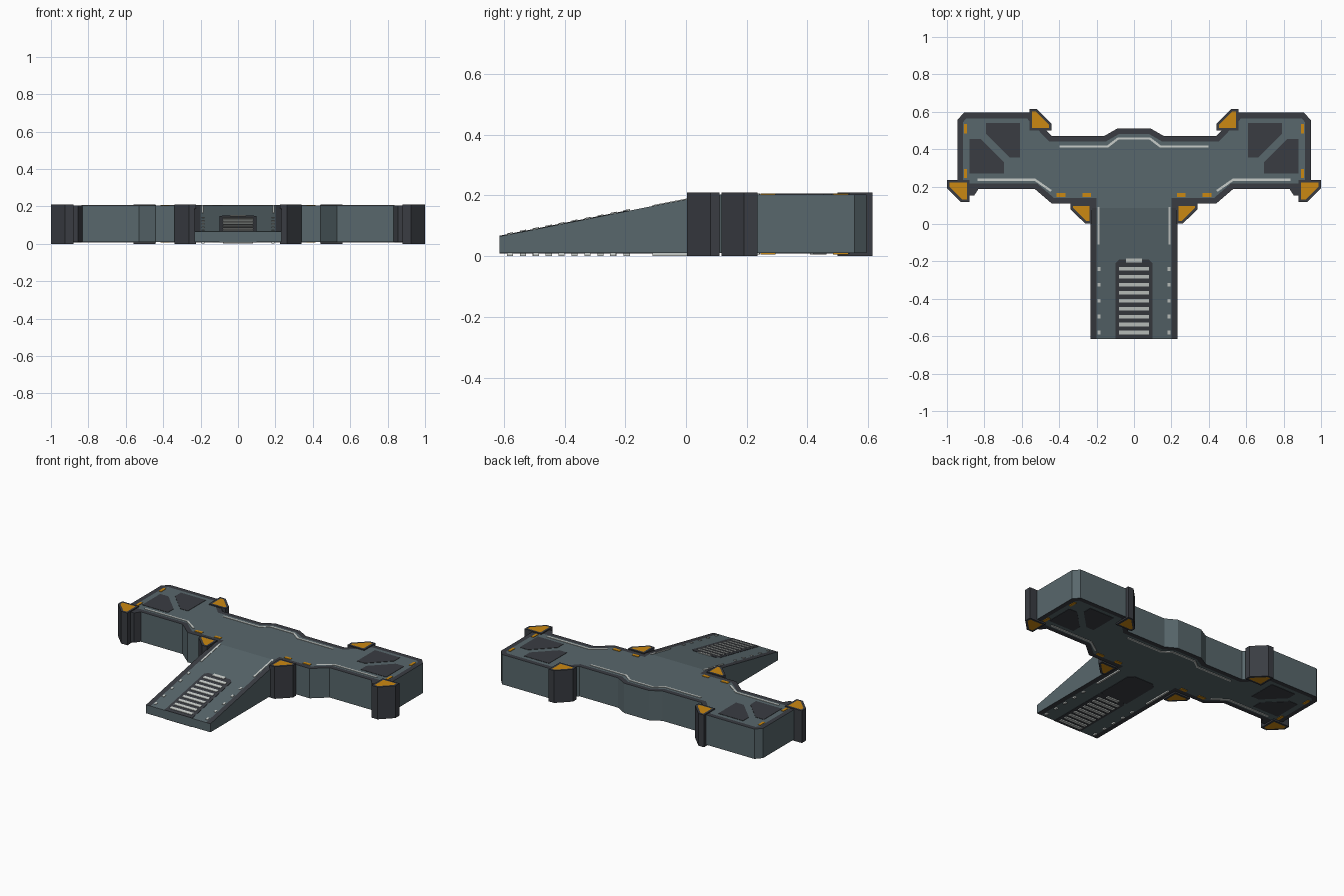
import bpy, bmesh, math
from mathutils import Vector

if "Cube" in bpy.data.objects:
    bpy.data.objects.remove(bpy.data.objects["Cube"])


def material(name, rgb):
    m = bpy.data.materials.new(name)
    m.diffuse_color = (*rgb, 1)
    m.use_nodes = True
    m.node_tree.nodes["Principled BSDF"].inputs["Base Color"].default_value = m.diffuse_color
    return m


TEAL = material("grey teal hull", (0.098, 0.136, 0.15))
DARK = material("dark grey trim", (0.042, 0.046, 0.055))
ORANGE = material("orange marking", (0.60, 0.25, 0.006))
WHITE = material("pale grey line", (0.58, 0.61, 0.59))

Z0, Z1 = 0.01, 0.204          # hull underside and deck height


def deck(y):
    """Height of the upper surface: flat deck, sloping ramp in front."""
    return min(Z1, 0.187 + 0.198 * y)


def flip(poly):
    return [(-x, y) for x, y in reversed(poly)]


def prism(bm, poly, lo, hi):
    """Vertical prism; lo and hi give the z of each end from y. Returns the two caps."""
    b = [bm.verts.new((x, y, lo(y))) for x, y in poly]
    t = [bm.verts.new((x, y, hi(y))) for x, y in poly]
    caps = [bm.faces.new(b), bm.faces.new(t)]
    n = len(poly)
    for i in range(n):
        j = (i + 1) % n
        bm.faces.new((b[i], b[j], t[j], t[i]))
    return caps


def finish(name, bm, mats):
    bmesh.ops.recalc_face_normals(bm, faces=bm.faces[:])
    me = bpy.data.meshes.new(name)
    bm.to_mesh(me)
    bm.free()
    for m in mats:
        me.materials.append(m)
    ob = bpy.data.objects.new(name, me)
    bpy.context.collection.objects.link(ob)
    return ob


def plates(name, polys, mat, up=0.003, down=0.004, mirror=True):
    """Thin markings on the deck, repeated on the underside."""
    bm = bmesh.new()
    for p in polys:
        for q in ([p, flip(p)] if mirror else [p]):
            prism(bm, q, lambda y: deck(y) - 0.002, lambda y: deck(y) + up)
            prism(bm, q, lambda y: Z0 - down, lambda y: Z0 + 0.002)
    return finish(name, bm, [mat])


def rect(x0, x1, y0, y1):
    return [(x0, y0), (x1, y0), (x1, y1), (x0, y1)]


def strokes(points, w=0.012):
    """Quads following a polyline."""
    out = []
    for a, b in zip(points, points[1:]):
        a, b = Vector(a), Vector(b)
        d = (b - a).normalized()
        n = Vector((-d.y, d.x)) * w / 2
        e = d * w * 0.2
        out.append([tuple(v) for v in (a - e - n, b + e - n, b + e + n, a - e + n)])
    return out


# hull: mirrored outline, inset caps leave a dark rim
half = [(0.09, 0.51), (0.16, 0.47), (0.44, 0.47), (0.56, 0.595), (0.91, 0.595),
        (0.945, 0.555), (0.945, 0.187), (0.53, 0.187), (0.44, 0.11), (0.2, 0.11)]
bm = bmesh.new()
caps = prism(bm, half + flip(half), lambda y: Z0, lambda y: Z1)
bmesh.ops.recalc_face_normals(bm, faces=bm.faces[:])
ring = bmesh.ops.inset_individual(bm, faces=caps, thickness=0.03, use_even_offset=True)["faces"]
for f in ring:
    c = f.calc_center_median()
    if not (abs(c.x) < 0.05 and c.y < 0.2):      # open rim where the ramp joins
        f.material_index = 1
finish("hull", bm, [TEAL, DARK])

# ramp: side profile carried across four stations, dark outer strips
bm = bmesh.new()
profile = [(-0.615, Z0), (0.11, Z0), (0.11, Z1), (0.086, Z1), (-0.615, deck(-0.615))]
rows = [[bm.verts.new((x, y, z)) for y, z in profile] for x in (-0.232, -0.2, 0.2, 0.232)]
bm.faces.new(rows[0])
bm.faces.new(rows[-1])
for k in range(3):
    for i in range(5):
        j = (i + 1) % 5
        f = bm.faces.new((rows[k][i], rows[k][j], rows[k + 1][j], rows[k + 1][i]))
        if k != 1 and i in (0, 2, 3):
            f.material_index = 1
finish("ramp", bm, [TEAL, DARK])

# corner brackets: dark posts with orange caps
corners = {
    "outer_bracket": [(1, 0.235), (0.88, 0.235), (0.88, 0.117), (0.925, 0.117), (1, 0.192)],
    "rear_bracket": [(0.56, 0.615), (0.52, 0.615), (0.44, 0.535), (0.44, 0.5), (0.56, 0.5)],
    "inner_bracket": [(0.34, 0.11), (0.34, 0.08), (0.262, 0.003), (0.225, 0.003), (0.225, 0.11)],
}
for name, poly in corners.items():
    bm = bmesh.new()
    caps = []
    for q in (poly, flip(poly)):
        caps += prism(bm, q, lambda y: 0.0, lambda y: 0.21)
    bmesh.ops.recalc_face_normals(bm, faces=bm.faces[:])
    bmesh.ops.inset_individual(bm, faces=caps, thickness=0.014, use_even_offset=True)
    for f in caps:
        f.material_index = 1
    finish(name, bm, [DARK, ORANGE])

# small step beside each outer bracket
step = [(0.83, 0.19), (0.855, 0.152), (0.89, 0.152), (0.89, 0.19)]
bm = bmesh.new()
for q in (step, flip(step)):
    prism(bm, q, lambda y: Z0, lambda y: Z1)
finish("bracket_step", bm, [DARK])

# dark wing panels, split by a diagonal gap
plates("wing_panel", [
    [(0.79, 0.54), (0.61, 0.54), (0.61, 0.355), (0.665, 0.355), (0.79, 0.48)],
    [(0.82, 0.455), (0.88, 0.455), (0.88, 0.27), (0.695, 0.27), (0.695, 0.33)]], DARK, 0.002, 0.002)

# pale outlines on the deck and ramp
plates("rear_line", strokes([(0, 0.457), (0.085, 0.457), (0.14, 0.415), (0.395, 0.415)]), WHITE)
plates("front_line", strokes([(0.835, 0.237), (0.53, 0.237), (0.445, 0.178)]), WHITE)
plates("ramp_line", [rect(0.184, 0.196, -0.11, 0.09)], WHITE, 0.003, 0.009)
plates("ramp_tick", [rect(0.18, 0.194, y - 0.01, y + 0.01)
                     for y in (-0.24, -0.325, -0.41, -0.495, -0.58)], WHITE, 0.003, 0.009)

# orange tabs
plates("orange_tab", [rect(0.23, 0.275, 0.145, 0.165), rect(0.365, 0.415, 0.145, 0.165),
                      rect(0.893, 0.91, 0.485, 0.535), rect(0.893, 0.91, 0.245, 0.295)], ORANGE)

# tread panel with pale treads
tread = [(-0.1, -0.615), (0.1, -0.615), (0.1, -0.21), (0.08, -0.19), (-0.08, -0.19), (-0.1, -0.21)]
plates("tread_panel", [tread], DARK, 0.002, 0.002, mirror=False)
treads = [rect(-0.08, 0.08, y - 0.01, y + 0.01) for y in (-0.239 - 0.0427 * i for i in range(9))]
plates("tread", treads + [rect(-0.043, 0.043, -0.206, -0.185)], WHITE, 0.005, 0.0095, mirror=False)

# dark hatch under the ramp root
bm = bmesh.new()
prism(bm, [(-0.1, -0.19), (0.1, -0.19), (0.1, 0.06), (0.07, 0.09), (-0.07, 0.09), (-0.1, 0.06)],
      lambda y: Z0 - 0.002, lambda y: Z0 + 0.002)
finish("under_hatch", bm, [DARK])
